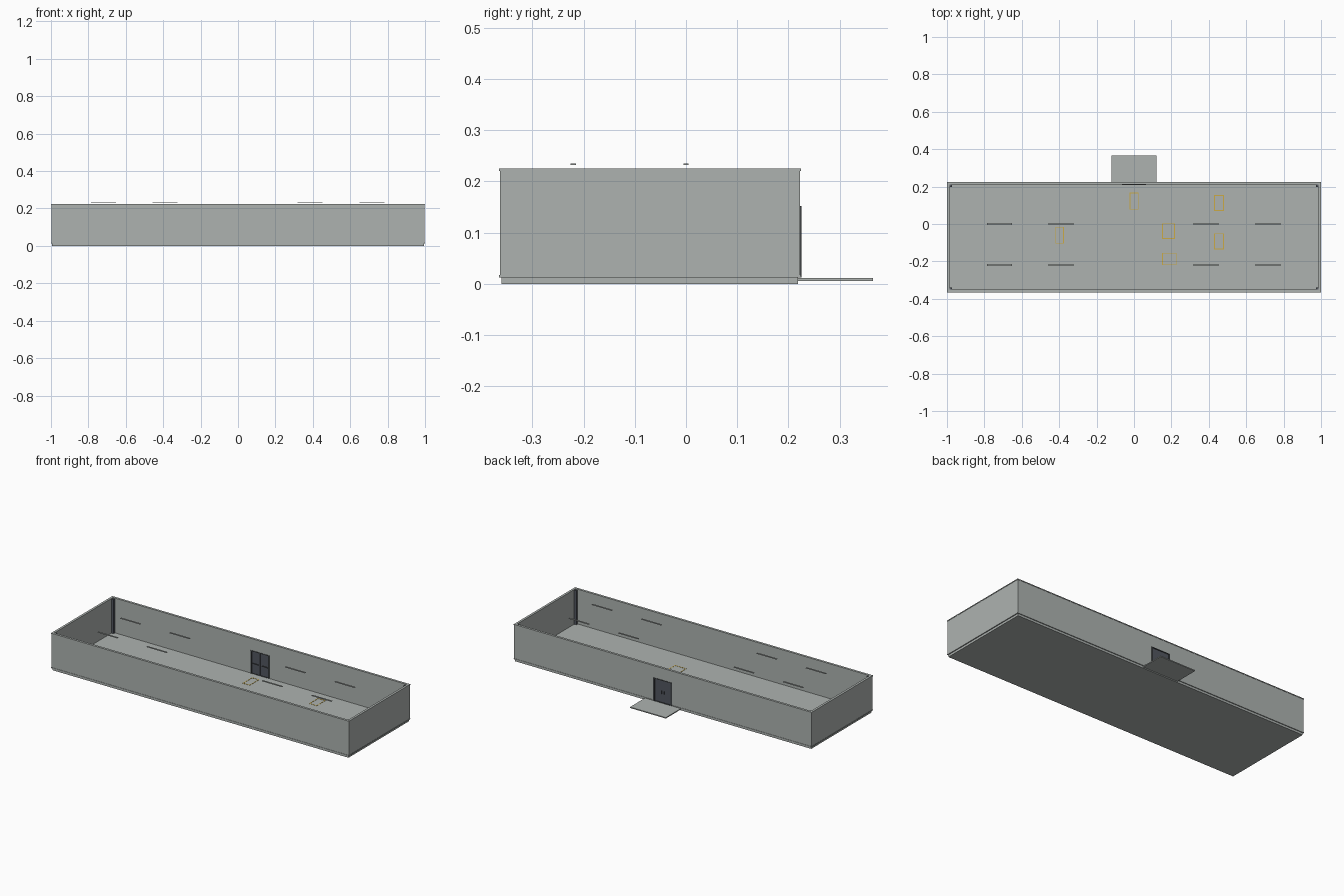
import bpy

if "Cube" in bpy.data.objects:
    bpy.data.objects.remove(bpy.data.objects["Cube"])


def material(name, rgb):
    m = bpy.data.materials.new(name)
    m.diffuse_color = (*rgb, 1)
    m.use_nodes = True
    m.node_tree.nodes["Principled BSDF"].inputs["Base Color"].default_value = m.diffuse_color
    return m


GREY = material("panel grey", (0.42, 0.45, 0.435))
SLATE = material("dark slate", (0.085, 0.095, 0.115))
STEEL = material("dark steel", (0.05, 0.055, 0.06))
YELLOW = material("marking yellow", (0.6, 0.4, 0.06))


def boxes(name, mat, *ranges):
    """One object made of boxes given as (x0, x1, y0, y1, z0, z1)."""
    verts, faces = [], []
    for x0, x1, y0, y1, z0, z1 in ranges:
        n = len(verts)
        verts += [(x, y, z) for z in (z0, z1)
                  for x, y in ((x0, y0), (x1, y0), (x1, y1), (x0, y1))]
        faces += [[n + i for i in f] for f in (
            (3, 2, 1, 0), (4, 5, 6, 7), (0, 1, 5, 4),
            (1, 2, 6, 5), (2, 3, 7, 6), (3, 0, 4, 7))]
    me = bpy.data.meshes.new(name)
    me.from_pydata(verts, [], faces)
    me.materials.append(mat)
    ob = bpy.data.objects.new(name, me)
    bpy.context.collection.objects.link(ob)
    return ob


def ring(x0, x1, y0, y1, z0, z1, t):
    """Four bars of thickness t around a rectangle."""
    return [(x0, x1, y0, y0 + t, z0, z1), (x0, x1, y1 - t, y1, z0, z1),
            (x0, x0 + t, y0 + t, y1 - t, z0, z1),
            (x1 - t, x1, y0 + t, y1 - t, z0, z1)]


X, YF, YB = 0.998, -0.363, 0.222       # outer wall faces
FLOOR, TOP, T = 0.013, 0.220, 0.010    # floor level, wall top, wall thickness
DX, DZ = 0.058, 0.148                  # doorway half width and head height

# Floor slab and entrance landing
boxes("floor_slab", GREY, (-0.994, 0.994, -0.36, 0.219, 0, FLOOR))
boxes("entrance_landing", GREY, (-0.12, 0.12, 0.219, 0.365, 0.006, 0.012))

# Walls, the back one open for the door
boxes("front_wall", GREY, (-X, X, YF, YF + T, FLOOR, TOP))
boxes("side_walls", GREY, *[(min(s * X, s * (X - T)), max(s * X, s * (X - T)),
                             YF + T, YB - T, FLOOR, TOP) for s in (-1, 1)])
boxes("back_wall", GREY, (-X, -DX, YB - T, YB, FLOOR, TOP),
      (DX, X, YB - T, YB, FLOOR, TOP), (-DX, DX, YB - T, YB, DZ, TOP))

# Top rail and base rail around the walls
boxes("top_rail", GREY, *ring(-1, 1, -0.365, 0.224, TOP, 0.225, 0.014))
base = ring(-1, 1, -0.365, 0.224, FLOOR, 0.017, 0.002)
back = base.pop(1)
boxes("base_rail", GREY, *base, (-1, -DX, *back[2:]), (DX, 1, *back[2:]))

# Posts in the inner corners
boxes("corner_posts", SLATE, *[
    (x, x + 0.014, y, y + 0.014, FLOOR, TOP)
    for x in (-X + T, X - T - 0.014) for y in (YF + T, YB - T - 0.014)])

# Double door: frame, leaves, push bars, handles, threshold
boxes("door_frame", STEEL,
      (-DX - 0.005, -DX + 0.003, 0.209, 0.225, FLOOR, DZ),
      (DX - 0.003, DX + 0.005, 0.209, 0.225, FLOOR, DZ),
      (-DX - 0.005, DX + 0.005, 0.209, 0.225, DZ, DZ + 0.004))
boxes("door_leaves", SLATE, (-DX + 0.003, -0.001, 0.213, 0.220, 0.015, DZ),
      (0.001, DX - 0.003, 0.213, 0.220, 0.015, DZ))
boxes("push_bars", STEEL, (-0.05, -0.012, 0.208, 0.213, 0.073, 0.077),
      (0.012, 0.05, 0.208, 0.213, 0.073, 0.077))
boxes("door_handles", STEEL, (-0.009, -0.006, 0.22, 0.224, 0.068, 0.085),
      (0.006, 0.009, 0.22, 0.224, 0.068, 0.085))
boxes("door_threshold", STEEL, (-DX, DX, 0.210, 0.225, FLOOR, 0.015))

# Two rows of hanging light strips
boxes("light_strips", GREY, *[
    (x - 0.067, x + 0.067, y - 0.005, y + 0.005, 0.232, 0.235)
    for x in (-0.72, -0.39, 0.385, 0.717) for y in (-0.22, 0.0)])

# Outlined zones painted on the floor
zones = [(-0.42, -0.375, -0.105, -0.015), (-0.023, 0.025, 0.077, 0.168),
         (0.15, 0.218, -0.08, 0.004), (0.15, 0.228, -0.22, -0.155),
         (0.428, 0.48, 0.07, 0.155), (0.428, 0.48, -0.136, -0.05)]
for i, (x0, x1, y0, y1) in enumerate(zones):
    boxes(f"floor_marking_{i + 1}", YELLOW,
          *ring(x0, x1, y0, y1, FLOOR, FLOOR + 0.001, 0.004))
